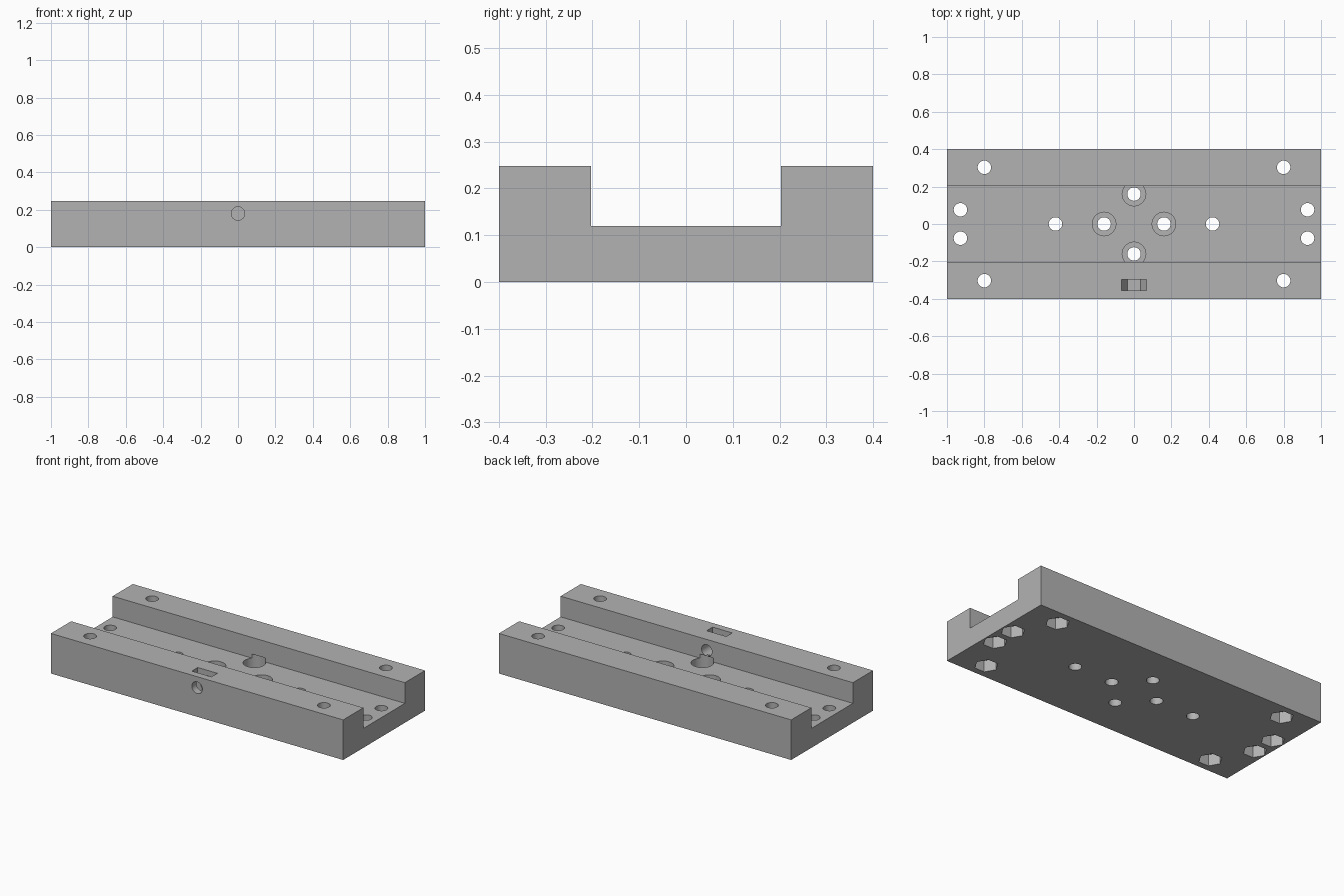
import bpy, bmesh
from mathutils import Matrix

if "Cube" in bpy.data.objects:
    bpy.data.objects.remove(bpy.data.objects["Cube"], do_unlink=True)

BOLT_R, NUT_R, HEAD_R = 0.036, 0.067, 0.063
FLOOR, TOP = 0.12, 0.248
HALF_W, CHANNEL = 0.4, 0.203

grey = bpy.data.materials.new("plain_grey")
grey.use_nodes = True
grey.diffuse_color = (0.45, 0.45, 0.45, 1)
grey.node_tree.nodes["Principled BSDF"].inputs["Base Color"].default_value = (0.45, 0.45, 0.45, 1)


def new_object(name, bm):
    bmesh.ops.recalc_face_normals(bm, faces=bm.faces)
    mesh = bpy.data.meshes.new(name)
    bm.to_mesh(mesh)
    bm.free()
    obj = bpy.data.objects.new(name, mesh)
    bpy.context.collection.objects.link(obj)
    return obj


def extrude_profile(name, points, axis_vec):
    """Solid swept from a closed outline along a vector."""
    bm = bmesh.new()
    face = bm.faces.new([bm.verts.new(p) for p in points])
    moved = bmesh.ops.extrude_face_region(bm, geom=[face])["geom"]
    verts = [v for v in moved if isinstance(v, bmesh.types.BMVert)]
    bmesh.ops.translate(bm, verts=verts, vec=axis_vec)
    return new_object(name, bm)


def prism(name, sides, radius, x, y, z0, z1):
    """Upright cylinder or hexagon with a corner on the x axis."""
    bm = bmesh.new()
    bmesh.ops.create_cone(bm, cap_ends=True, segments=sides, radius1=radius, radius2=radius,
                          depth=z1 - z0)
    # put a corner on +x
    first = min(bm.verts, key=lambda v: -v.co.x)
    angle = 0 if abs(first.co.x - radius) < 1e-4 else 3.14159265 / sides
    bmesh.ops.rotate(bm, verts=bm.verts, matrix=Matrix.Rotation(angle, 3, "Z"))
    bmesh.ops.translate(bm, verts=bm.verts, vec=(x, y, (z0 + z1) / 2))
    return new_object(name, bm)


def cut(body, cutter):
    mod = body.modifiers.new("cut", "BOOLEAN")
    mod.operation, mod.solver, mod.object = "DIFFERENCE", "EXACT", cutter
    bpy.context.view_layer.objects.active = body
    bpy.ops.object.modifier_apply(modifier=mod.name)
    bpy.data.objects.remove(cutter, do_unlink=True)


# Channel-shaped body: a floor between two rails
outline = [(-HALF_W, 0), (HALF_W, 0), (HALF_W, TOP), (CHANNEL, TOP),
           (CHANNEL, FLOOR), (-CHANNEL, FLOOR), (-CHANNEL, TOP), (-HALF_W, TOP)]
body = extrude_profile("channel_mount_plate", [(-1, y, z) for y, z in outline], (2, 0, 0))

# Corner and end bolt holes with hexagonal nut pockets underneath
for px, py in ((0.8, 0.303), (0.928, 0.076)):
    for sx in (-1, 1):
        for sy in (-1, 1):
            x, y = sx * px, sy * py
            cut(body, prism("nut_pocket", 6, NUT_R, x, y, -0.1, 0.07))
            cut(body, prism("bolt_hole", 32, BOLT_R, x, y, -0.1, 0.4))

# Counterbored holes around the middle; the bores nick the rail walls
for x, y in ((0.16, 0), (-0.16, 0), (0, 0.16), (0, -0.16)):
    cut(body, prism("head_bore", 40, HEAD_R, x, y, 0.06, 0.145))
    cut(body, prism("bolt_hole", 32, BOLT_R, x, y, -0.1, 0.14))

# Plain floor holes
for x in (-0.42, 0.42):
    cut(body, prism("floor_hole", 32, BOLT_R, x, 0, -0.1, 0.4))

# Nut slot dropped into the front rail, with a hexagonal bottom
SCREW_Z = 0.18
flat = NUT_R * 0.866
slot = [(-NUT_R, 0.4), (-NUT_R, SCREW_Z), (-NUT_R / 2, SCREW_Z - flat),
        (NUT_R / 2, SCREW_Z - flat), (NUT_R, SCREW_Z), (NUT_R, 0.4)]
cut(body, extrude_profile("nut_slot", [(x, -0.356, z) for x, z in slot], (0, 0.058, 0)))

# Clamp screw hole through the front rail
screw = prism("screw_hole", 32, BOLT_R, 0, 0, -0.2, 0.2)
screw.data.transform(Matrix.Translation((0, -0.3, SCREW_Z)) @ Matrix.Rotation(1.5707963, 4, "X"))
cut(body, screw)

# One colour, smooth bores with sharp edges
body.data.materials.clear()
body.data.materials.append(grey)
for poly in body.data.polygons:
    poly.material_index = 0
bpy.ops.object.select_all(action="DESELECT")
body.select_set(True)
bpy.context.view_layer.objects.active = body
bpy.ops.object.shade_smooth_by_angle(angle=0.5)
